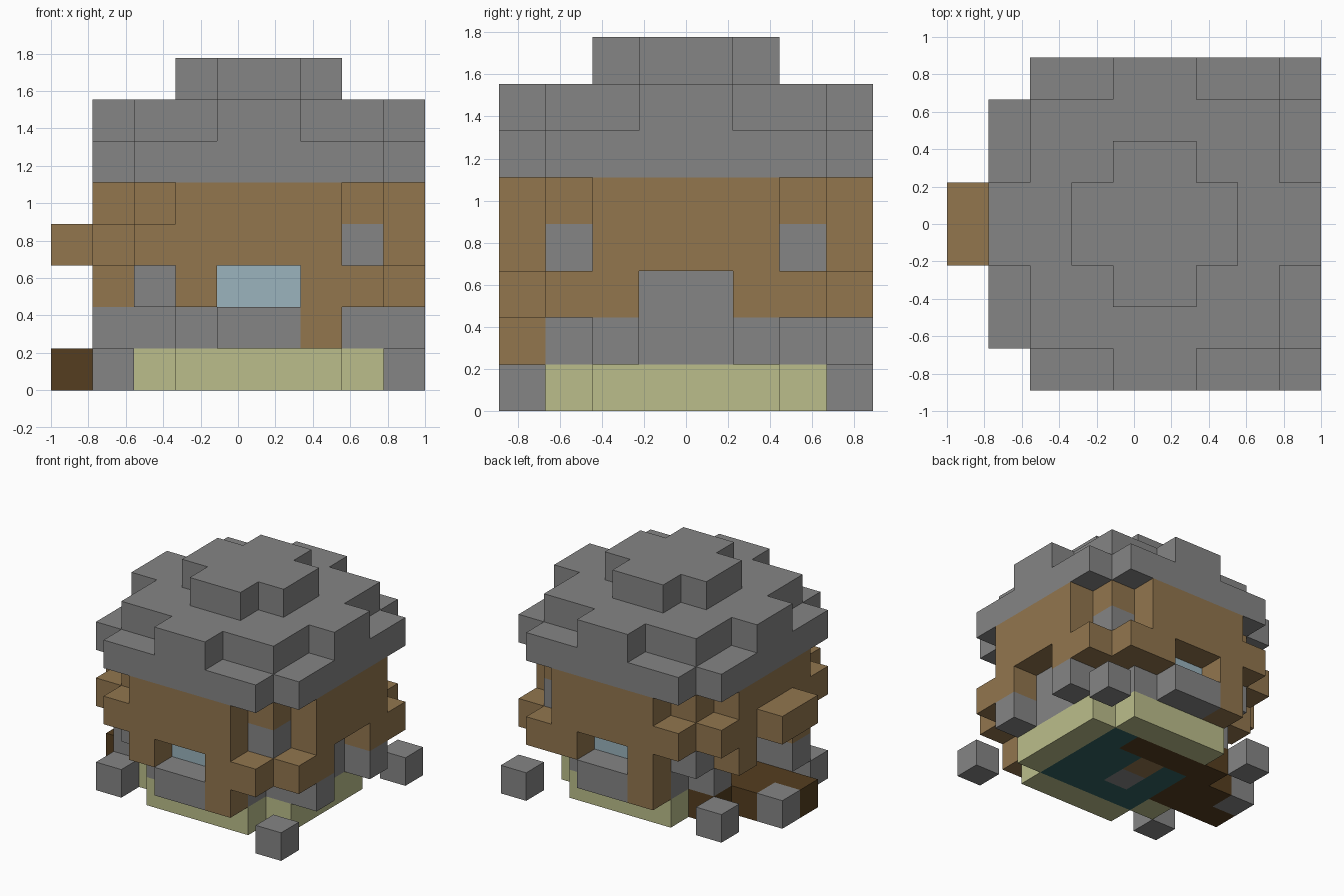
import bpy
import bmesh
from mathutils import Vector

default_cube = bpy.data.objects.get("Cube")
if default_cube:
    bpy.data.objects.remove(default_cube, do_unlink=True)

UNIT = 2 / 9
ORIGIN = Vector((-4.5, -4, 0))


def make_material(name, colour):
    material = bpy.data.materials.new(name)
    material.use_nodes = True
    material.diffuse_color = (*colour, 1)
    shader = material.node_tree.nodes["Principled BSDF"]
    shader.inputs["Base Color"].default_value = (*colour, 1)
    shader.inputs["Roughness"].default_value = 0.9
    return material


stone = make_material("grey stone", (0.235, 0.235, 0.235))
timber = make_material("brown timber", (0.287, 0.181, 0.076))
sand = make_material("pale sand", (0.5, 0.515, 0.258))
glass = make_material("pale blue glass", (0.328, 0.456, 0.509))
dark_wood = make_material("dark wood", (0.091, 0.048, 0.014))
carpet = make_material("teal carpet", (0.034, 0.127, 0.122))

cells = {}      # block position -> part name
materials = {}  # part name -> material


def block(part, material, xs, ys, zs):
    """Fill an inclusive range of blocks; later parts replace earlier ones."""
    materials[part] = material
    spans = [(s, s) if isinstance(s, int) else s for s in (xs, ys, zs)]
    for x in range(spans[0][0], spans[0][1] + 1):
        for y in range(spans[1][0], spans[1][1] + 1):
            for z in range(spans[2][0], spans[2][1] + 1):
                cells[x, y, z] = part


def mirrored(part, material, xs, y, zs):
    """Place blocks at the front and mirror them to the back."""
    block("front_" + part, material, xs, y, zs)
    block("back_" + part, material, xs, 7 - y, zs)


def turned(part, material, xs, y, zs):
    """Place blocks at the front and turn them half round to the back."""
    block("front_" + part, material, xs, y, zs)
    first, last = (xs, xs) if isinstance(xs, int) else xs
    block("back_" + part, material, (9 - last, 9 - first), 7 - y, zs)


# Foundation and floor
block("foundation", sand, (2, 7), (2, 5), 0)
block("foundation", sand, (3, 6), (1, 6), 0)
block("carpet_floor", carpet, (3, 6), (2, 5), 0)
block("wood_floor", dark_wood, (2, 5), 5, 0)
block("wood_floor", dark_wood, (0, 2), (3, 4), 0)
block("floor_stone", stone, 4, 3, 0)
block("floor_plank", timber, 4, 4, 0)

# Loose stones around the house
mirrored("right_loose_stone", stone, 1, 1, 0)
mirrored("left_loose_stone", stone, 8, 0, 0)
block("path_stone", stone, 0, 4, 0)

# Lower stone courses
turned("stone_course", stone, 3, 1, 1)
turned("stone_course", stone, 6, 1, 1)
mirrored("right_corner_stone", stone, 2, 2, 1)
block("left_stone_course", stone, 7, (2, 5), 1)
mirrored("left_pier", stone, 8, 2, 1)
block("right_pier", stone, 1, 2, 1)

# Front and back walls with recessed windows over a sill
mirrored("wall", timber, (3, 6), 0, (2, 4))
turned("wall_post", timber, 6, 0, 1)
turned("sill", stone, (4, 5), 0, 1)
mirrored("window", glass, (4, 5), 1, 2)
for x in (4, 5):
    for y in (0, 7):
        cells.pop((x, y, 2))

# Side walls, with a blocked arch on the left and a doorway on the right
block("left_wall", timber, 8, (2, 5), (3, 4))
mirrored("left_wall_end", timber, 8, 2, 2)
block("left_arch_infill", stone, 7, (3, 4), (1, 2))
block("right_wall", timber, 1, (2, 5), (3, 4))
mirrored("right_wall_end", timber, 1, 2, 2)
block("door_canopy", timber, 0, (3, 4), 3)

# Corner columns, with one stone each and projecting blocks
mirrored("left_column", timber, 7, 1, (2, 4))
mirrored("left_column_stone", stone, 7, 1, 3)
mirrored("left_bracket", timber, 7, 0, 2)
mirrored("left_side_bracket", timber, 8, 1, 2)
mirrored("right_column", timber, 2, 1, (2, 4))
mirrored("right_column_stone", stone, 2, 1, 2)
mirrored("right_bracket", timber, 2, 0, 3)
mirrored("right_side_bracket", timber, 1, 1, 3)

# Stepped roof
block("roof_eaves", stone, (2, 7), (0, 7), 5)
block("roof_eaves", stone, (1, 8), (1, 6), 5)
block("roof_middle", stone, (2, 7), (1, 6), 6)
block("roof_middle", stone, (4, 5), (0, 7), 6)
block("roof_middle", stone, (1, 8), (3, 4), 6)
block("roof_cap", stone, (4, 5), (2, 5), 7)
block("roof_cap", stone, (3, 6), (3, 4), 7)


def build(part):
    """Make a mesh from the exposed sides of a part's blocks."""
    bm = bmesh.new()
    for cell, owner in cells.items():
        if owner != part:
            continue
        centre = Vector(cell) + Vector((0.5, 0.5, 0.5))
        for axis in range(3):
            for sign in (-1, 1):
                normal = Vector((0, 0, 0))
                normal[axis] = sign
                if tuple(int(c + n) for c, n in zip(cell, normal)) in cells:
                    continue
                u = Vector((0, 0, 0))
                u[(axis + 1) % 3] = 0.5
                v = normal.cross(u)
                middle = centre + normal / 2
                corners = (-u - v, u - v, u + v, v - u)
                bm.faces.new([bm.verts.new((middle + c + ORIGIN) * UNIT)
                              for c in corners])
    bmesh.ops.remove_doubles(bm, verts=bm.verts, dist=0.001)
    bmesh.ops.dissolve_limit(bm, angle_limit=0.01, verts=bm.verts,
                             edges=bm.edges)
    mesh = bpy.data.meshes.new(part)
    bm.to_mesh(mesh)
    bm.free()
    mesh.materials.append(materials[part])
    bpy.context.collection.objects.link(bpy.data.objects.new(part, mesh))


for part in sorted(set(cells.values())):
    build(part)
